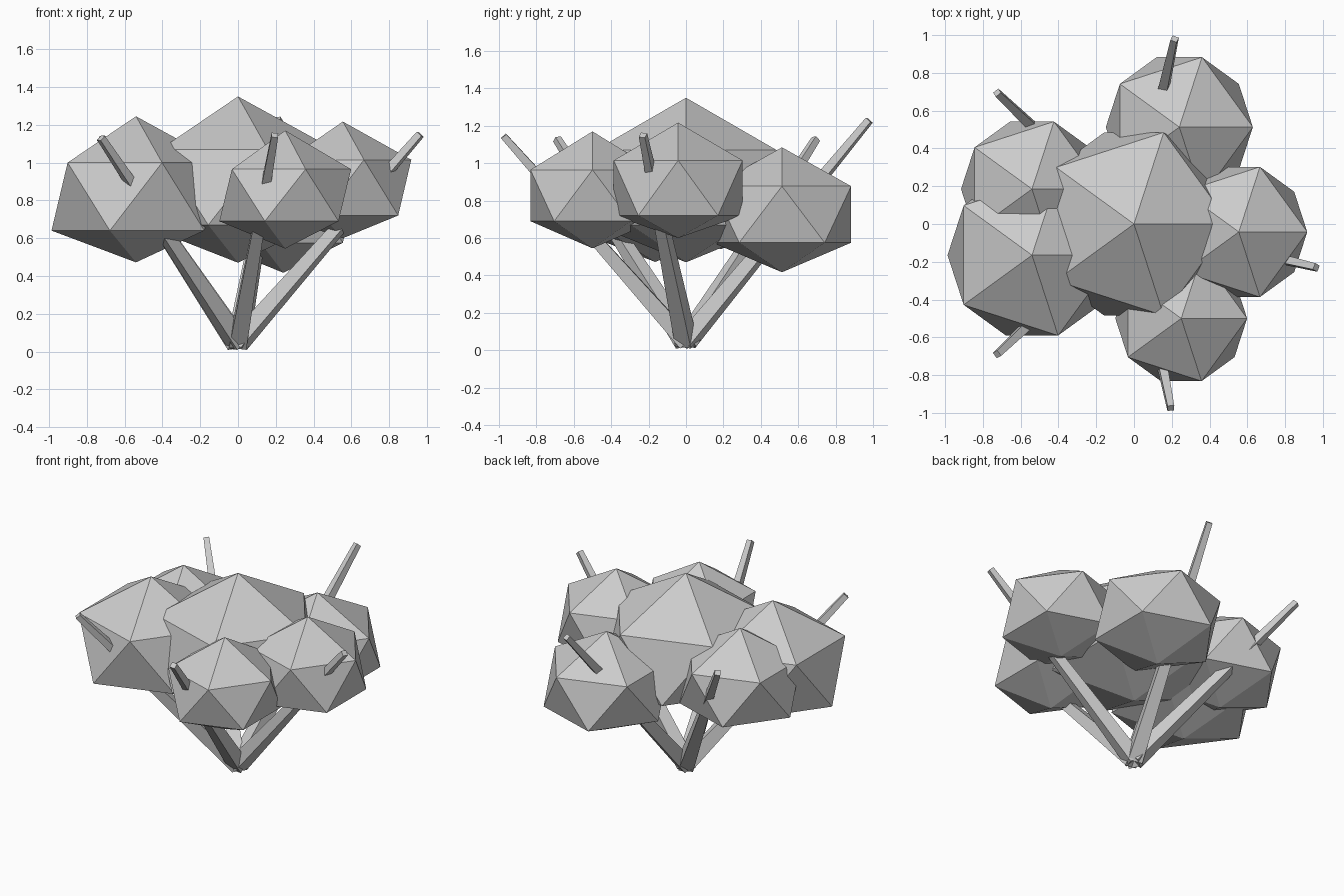
import bpy, bmesh
from mathutils import Vector, Matrix

if "Cube" in bpy.data.objects:
    bpy.data.objects.remove(bpy.data.objects["Cube"])


def add_object(name, bm):
    mesh = bpy.data.meshes.new(name)
    bm.to_mesh(mesh)
    bm.free()
    obj = bpy.data.objects.new(name, mesh)
    bpy.context.collection.objects.link(obj)
    return obj


def leaf_clump(name, x, y, radius, top, upper, lower, bottom):
    # Icosahedron with its poles and two rings set to given heights
    bm = bmesh.new()
    bmesh.ops.create_icosphere(bm, subdivisions=1, radius=1)
    for v in bm.verts:
        if abs(v.co.z) > 0.9:
            z = top if v.co.z > 0 else bottom
        else:
            z = upper if v.co.z > 0 else lower
        v.co = (x + v.co.x * radius, y + v.co.y * radius, z)
    add_object(name, bm)


def branch(name, tip):
    # Straight tapered four-sided stick growing from the ground point
    start, tip = Vector((0, 0, 0.045)), Vector(tip)
    axis = tip - start
    bm = bmesh.new()
    bmesh.ops.create_cone(bm, cap_ends=True, segments=4, radius1=0.065,
                          radius2=0.025, depth=axis.length)
    rot = axis.to_track_quat('Z', 'Y').to_matrix().to_4x4()
    spin = Matrix.Rotation(0.6, 4, 'Z')
    bm.transform(Matrix.Translation((start + tip) / 2) @ rot @ spin)
    add_object(name, bm)


# Foliage: x, y, radius, top, upper ring, lower ring, bottom
clumps = {
    "centre": (0.00, 0.00, 0.57, 1.35, 1.07, 0.67, 0.47),
    "front": (0.25, -0.50, 0.39, 1.17, 0.965, 0.69, 0.545),
    "left": (-0.54, -0.165, 0.50, 1.245, 1.00, 0.64, 0.472),
    "back_left": (-0.54, 0.185, 0.42, 1.19, 0.98, 0.68, 0.54),
    "back": (0.24, 0.513, 0.435, 1.085, 0.877, 0.575, 0.417),
    "right": (0.555, -0.042, 0.405, 1.217, 1.015, 0.72, 0.60),
}
for side, data in clumps.items():
    leaf_clump(side + "_leaf_clump", *data)

# Branches
tips = {
    "right": (0.965, -0.23, 1.15),
    "back": (0.215, 0.98, 1.23),
    "back_left": (-0.725, 0.695, 1.13),
    "front_left": (-0.725, -0.69, 1.13),
    "front": (0.195, -0.975, 1.145),
}
for side, tip in tips.items():
    branch(side + "_branch", tip)
